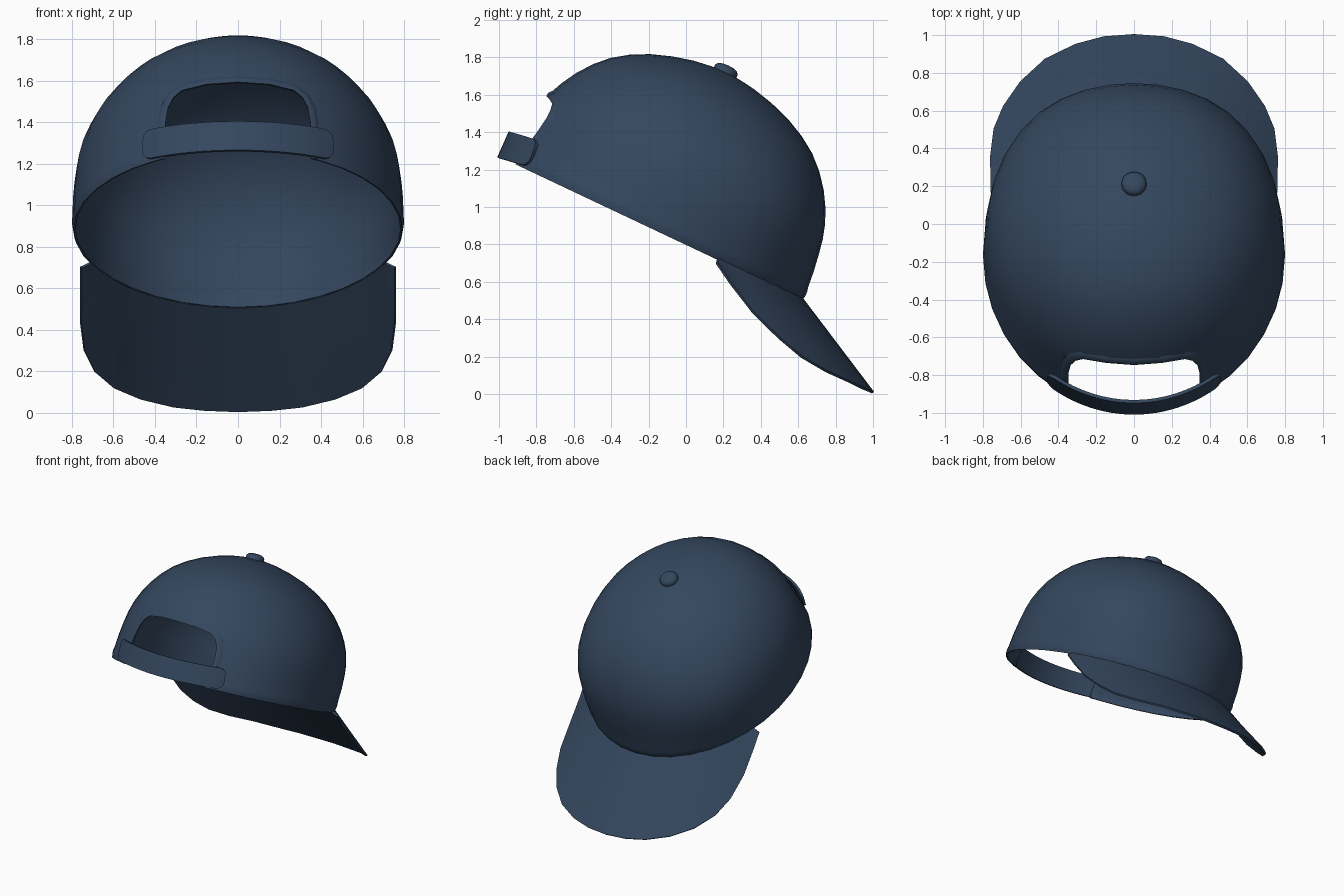
import bpy, bmesh, math
from mathutils import Vector

if "Cube" in bpy.data.objects:
    bpy.data.objects.remove(bpy.data.objects["Cube"])

TILT = math.radians(25.3)
C, S = math.cos(TILT), math.sin(TILT)

navy = bpy.data.materials.new("navy_cloth")
navy.diffuse_color = (0.034, 0.062, 0.112, 1)
navy.use_nodes = True
navy.node_tree.nodes["Principled BSDF"].inputs["Base Color"].default_value = navy.diffuse_color

# crown profile: (height above rim, half length)
CROWN = [(0, .893), (.025, .897), (.05, .895), (.075, .888), (.16, .876), (.256, .858),
         (.34, .84), (.42, .815), (.5, .779), (.58, .732), (.66, .67), (.73, .598), (.79, .51),
         (.84, .41), (.88, .295), (.908, .18), (.922, .08), (.926, 0)]


def world(x, f, u):
    """Cap frame (side, forward, up) to the tilted world frame."""
    return Vector((x, -.185 + f * C + u * S, .885 - f * S + u * C))


def bulge(u):
    return math.sin(math.pi * min(max(u / .926, 0), 1))


def width(u):
    """Width / length ratio at a height."""
    return .887 + .04 * bulge(u)


def radius(u):
    for (u0, r0), (u1, r1) in zip(CROWN, CROWN[1:]):
        if u <= u1:
            return r0 + (r1 - r0) * (u - u0) / (u1 - u0)
    return 0


def crown_point(a, u, r):
    """Crown surface: fuller at the front corners, pushed slightly forward."""
    if math.cos(a) > 0:
        r *= 1 + .035 * bulge(u) * math.sin(2 * a) ** 2
    return world(width(u) * r * math.sin(a), r * math.cos(a) + .014 * bulge(u), u)


def back(x, u, r):
    """Point on the back of the crown at side position x."""
    return crown_point(math.pi - math.asin(x / (width(u) * r)), u, r)


def finish(name, bm, thick=0, offset=-1, angle=40):
    bmesh.ops.recalc_face_normals(bm, faces=bm.faces)
    me = bpy.data.meshes.new(name)
    bm.to_mesh(me)
    bm.free()
    ob = bpy.data.objects.new(name, me)
    bpy.context.collection.objects.link(ob)
    me.materials.append(navy)
    bpy.ops.object.select_all(action='DESELECT')
    bpy.context.view_layer.objects.active = ob
    ob.select_set(True)
    if thick:
        m = ob.modifiers.new("thickness", 'SOLIDIFY')
        m.thickness, m.offset = thick, offset
        bpy.ops.object.modifier_apply(modifier=m.name)
    bpy.ops.object.shade_smooth_by_angle(angle=math.radians(angle))
    return ob


def grid(name, columns, **kw):
    bm = bmesh.new()
    cols = [[bm.verts.new(p) for p in c] for c in columns]
    for a, b in zip(cols, cols[1:]):
        for i in range(len(a) - 1):
            bm.faces.new((a[i], a[i + 1], b[i + 1], b[i]))
    return finish(name, bm, **kw)


def lathe(name, rows, n, point, **kw):
    bm = bmesh.new()
    rings = [[bm.verts.new(point(k * math.tau / n, u, r)) for k in range(n)] for u, r in rows[:-1]]
    for a, b in zip(rings, rings[1:]):
        for k in range(n):
            bm.faces.new((a[k], a[(k + 1) % n], b[(k + 1) % n], b[k]))
    tip = bm.verts.new(point(0, *rows[-1]))
    for k in range(n):
        bm.faces.new((rings[-1][k], rings[-1][(k + 1) % n], tip))
    return finish(name, bm, **kw)


# crown shell
crown = lathe("crown", CROWN, 36, crown_point, thick=.01)

# arched opening at the back
half = [(.35, .0), (.35, .1), (.35, .21), (.338, .29), (.312, .345), (.27, .38), (.15, .398)]
arch = half + [(0, .402)] + [(-x, u) for x, u in reversed(half)]
cut = [(.35, -.1)] + arch[1:-1] + [(-.35, -.1)]
bm = bmesh.new()
near = [bm.verts.new(world(x, -.4, u)) for x, u in cut]
far = [bm.verts.new(world(x, -1.2, u)) for x, u in cut]
bm.faces.new(near)
bm.faces.new(far)
for i in range(len(cut)):
    j = (i + 1) % len(cut)
    bm.faces.new((near[i], near[j], far[j], far[i]))
cutter = finish("opening_cutter", bm)
cutter.hide_render = True
bpy.context.view_layer.objects.active = crown
m = crown.modifiers.new("opening", 'BOOLEAN')
m.object, m.operation, m.solver = cutter, 'DIFFERENCE', 'EXACT'
bpy.ops.object.modifier_apply(modifier=m.name)
bpy.data.objects.remove(cutter)

# raised binding around the opening
cols = []
for i, (x, u) in enumerate(arch):
    a, b = arch[max(i - 1, 0)], arch[min(i + 1, len(arch) - 1)]
    t = Vector((b[0] - a[0], b[1] - a[1])).normalized()
    col = []
    for d, lift in ((-.002, -.01), (-.002, .003), (.016, .008), (.032, .004), (.044, -.006)):
        px, pu = x + t.y * d, max(u - t.x * d, 0)
        col.append(back(px, pu, radius(pu) + lift))
    cols.append(col)
grid("opening_binding", cols, angle=70)

# adjustable strap with rounded ends
cols = []
for k in range(-12, 13):
    x = .455 * math.sin(k / 12 * math.pi / 2)
    e = max(0, (abs(x) - .415) / .04)
    inset = .045 * (1 - math.sqrt(max(0, 1 - e * e)))
    rise = .025 * (abs(x) / .46) ** 2 - .008
    lo, hi = rise + inset, .152 + rise - inset
    col = []
    for j in range(4):
        r = .899 + .004 * j / 3
        col.append(world(x, -r * math.sqrt(1 - (x / (.887 * r)) ** 2), lo + (hi - lo) * j / 3))
    cols.append(col)
grid("back_strap", cols, thick=.018, offset=0)

# curved brim: outer edge points from tip to corner, with matching rim angles
edge = [(0, 1, .008), (.16, .988, .014), (.31, .948, .03), (.47, .87, .068), (.6, .75, .122),
        (.69, .62, .198), (.74, .5, .298), (.757, .36, .435), (.757, .24, .59), (.757, .165, .70)]
angles = [0, 8, 16, 25, 34, 42, 49, 55, 60, 64]
side = []
for (x, y, z), t in zip(edge, angles):
    t = math.radians(t)
    inner = world(.889 * .887 * math.sin(t), .889 * math.cos(t), .004)
    side.append([inner.lerp(Vector((x, y, z)), j / 6) for j in range(7)])
mirrored = [[Vector((-p.x, p.y, p.z)) for p in c] for c in reversed(side[1:])]
grid("brim", mirrored + side, thick=.014, offset=0, angle=50)

# top button
lathe("top_button", [(.9, .058), (.92, .067), (.94, .066), (.955, .054), (.962, .03), (.964, 0)],
      20, lambda a, u, r: world(r * math.sin(a), r * math.cos(a), u), angle=60)
